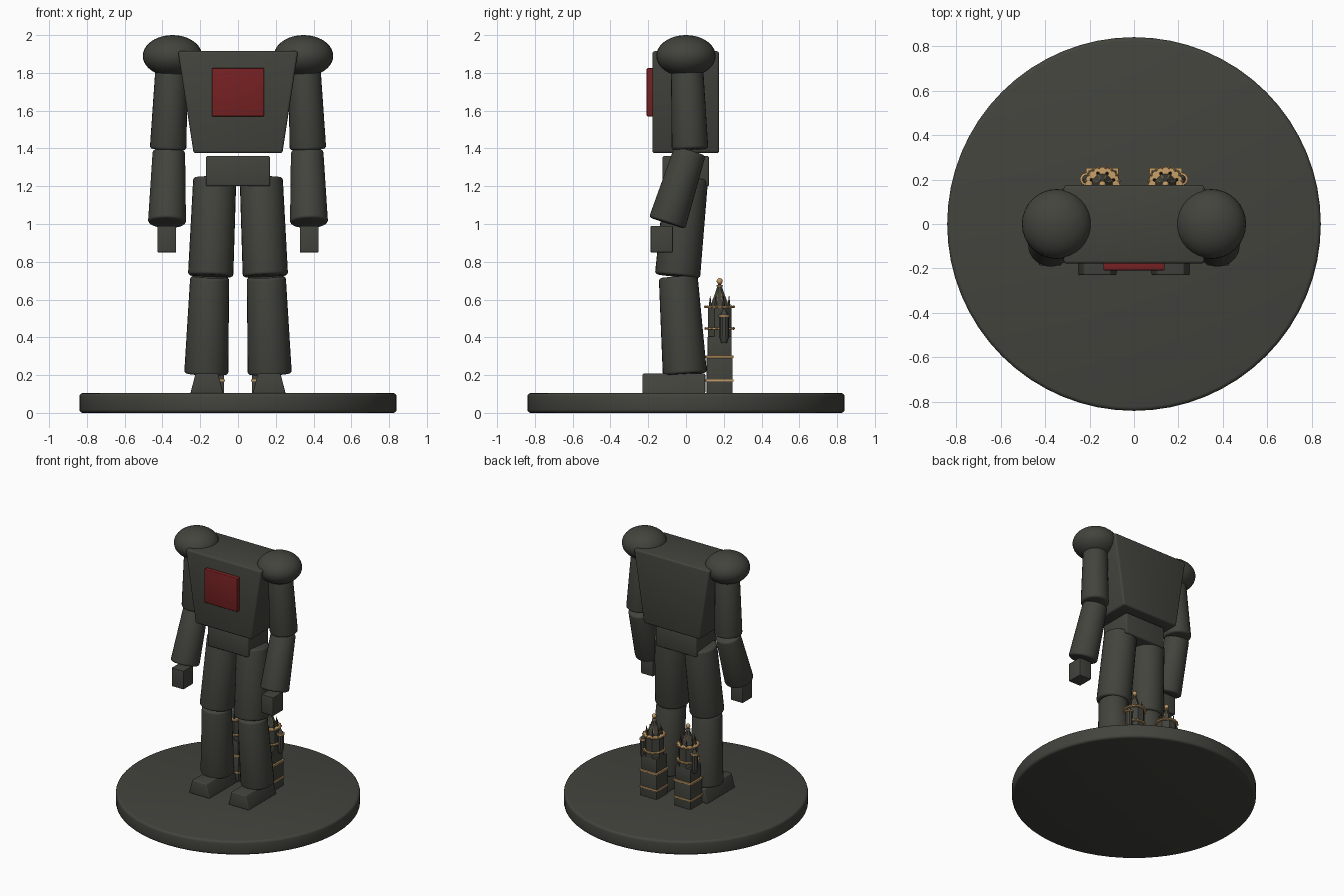
import bpy, bmesh, math
from mathutils import Vector, Matrix

if "Cube" in bpy.data.objects:
    bpy.data.objects.remove(bpy.data.objects["Cube"])


def material(name, rgb):
    m = bpy.data.materials.new(name)
    m.diffuse_color = (*rgb, 1)
    m.use_nodes = True
    m.node_tree.nodes["Principled BSDF"].inputs["Base Color"].default_value = m.diffuse_color
    return m


STONE = material("dark_olive_grey", (0.055, 0.057, 0.046))
RED = material("dark_red", (0.18, 0.015, 0.016))
GOLD = material("pale_gold", (0.55, 0.33, 0.13))


def finish(bm, name, mat, bevel=0.0, segments=3):
    """Round the hard edges, then turn the bmesh into a smooth-by-angle object."""
    bmesh.ops.recalc_face_normals(bm, faces=bm.faces)
    if bevel:
        hard = [e for e in bm.edges if e.calc_face_angle(0) > math.radians(40)]
        bmesh.ops.bevel(bm, geom=hard, offset=bevel, segments=segments,
                        profile=0.5, affect='EDGES', clamp_overlap=True)
    mesh = bpy.data.meshes.new(name)
    bm.to_mesh(mesh)
    bm.free()
    mesh.materials.append(mat)
    ob = bpy.data.objects.new(name, mesh)
    bpy.context.collection.objects.link(ob)
    bpy.ops.object.select_all(action='DESELECT')
    ob.select_set(True)
    bpy.context.view_layer.objects.active = ob
    bpy.ops.object.shade_smooth_by_angle(angle=math.radians(35))
    return ob


def block(name, x, y, z, mat=STONE, bevel=0.008, top_x=None):
    """Box from (low, high) ranges; top_x gives a different width at the top."""
    bm = bmesh.new()
    bmesh.ops.create_cube(bm, size=1)
    for v in bm.verts:
        xr = top_x if top_x and v.co.z > 0 else x
        v.co = [r[1] if c > 0 else r[0] for c, r in zip(v.co, (xr, y, z))]
    return finish(bm, name, mat, bevel)


def add_cone(bm, a, b, ra, rb, sides, turn=0.0):
    a, b = Vector(a), Vector(b)
    d = b - a
    m = Matrix.Translation((a + b) / 2) @ d.to_track_quat('Z', 'Y').to_matrix().to_4x4()
    bmesh.ops.create_cone(bm, cap_ends=True, segments=sides, radius1=ra, radius2=rb,
                          depth=d.length, matrix=m @ Matrix.Rotation(turn, 4, 'Z'))


def limb(name, a, b, ra, rb, sides=28, mat=STONE, bevel=0.015, turn=0.0):
    bm = bmesh.new()
    add_cone(bm, a, b, ra, rb, sides, turn)
    return finish(bm, name, mat, bevel)


def ball(name, centre, radii, mat=STONE, u=32, v=20):
    bm = bmesh.new()
    m = Matrix.Translation(centre) @ Matrix.Diagonal((*radii, 1))
    bmesh.ops.create_uvsphere(bm, u_segments=u, v_segments=v, radius=1, matrix=m)
    return finish(bm, name, mat)


# Round base
limb("base", (0, 0, 0), (0, 0, 0.105), 0.84, 0.84, sides=64, bevel=0.018)

# Body
block("torso", (-0.235, 0.235), (-0.178, 0.175), (1.375, 1.915),
      bevel=0.013, top_x=(-0.318, 0.318))
block("chest_plate", (-0.138, 0.138), (-0.208, -0.17), (1.57, 1.825), RED, 0.005)
block("pelvis", (-0.17, 0.17), (-0.125, 0.122), (1.2, 1.36), bevel=0.01)


def ring_points(cx, cy, z, r, count):
    return [(cx + r * math.cos(t), cy + r * math.sin(t), z)
            for t in (math.tau * (i + 0.5) / count for i in range(count))]


def tower(tag, s):
    cx, cy = s * 0.142, 0.178

    def n(part):
        return f"tower_{part}_{tag}"

    def sq(h):
        return (cx - h, cx + h), (cy - h, cy + h)

    # Square lower storeys with gold string courses
    block(n("lower_storey"), *sq(0.069), (0.1, 0.3), bevel=0.003)
    block(n("middle_storey"), *sq(0.063), (0.3, 0.405), bevel=0.003)
    for i, z in enumerate((0.172, 0.297)):
        block(n(f"square_band_{i}"), *sq(0.074), (z - 0.006, z + 0.006), GOLD, 0.002)
    # Eight-sided drum and its rings
    limb(n("drum"), (cx, cy, 0.4), (cx, cy, 0.565), 0.068, 0.068, 8,
         bevel=0, turn=math.pi / 8)
    for i, (z, r) in enumerate(((0.447, 0.077), (0.56, 0.079))):
        limb(n(f"drum_ring_{i}"), (cx, cy, z - 0.006), (cx, cy, z + 0.006),
             r, r, 16, GOLD, 0.002)
    # Beads along the drum rings
    bm = bmesh.new()
    for z, r in ((0.447, 0.075), (0.562, 0.077)):
        for p in ring_points(cx, cy, z, r, 16):
            bmesh.ops.create_icosphere(bm, subdivisions=1, radius=0.008,
                                       matrix=Matrix.Translation(p))
    finish(bm, n("beads"), GOLD)
    # Pointed roof with corner pinnacles
    limb(n("roof"), (cx, cy, 0.565), (cx, cy, 0.69), 0.05, 0.006, 8,
         bevel=0, turn=math.pi / 8)
    bm = bmesh.new()
    for p in ring_points(cx, cy, 0.563, 0.054, 8):
        add_cone(bm, p, (p[0], p[1], 0.62), 0.008, 0.001, 6)
    finish(bm, n("pinnacles"), STONE)
    # Gold roof ribs, collar and finial
    bm = bmesh.new()
    for p in ring_points(cx, cy, 0.568, 0.05, 8):
        add_cone(bm, p, (cx, cy, 0.69), 0.003, 0.003, 5)
    finish(bm, n("roof_ribs"), GOLD)
    limb(n("collar"), (cx, cy, 0.668), (cx, cy, 0.676), 0.017, 0.017, 10, GOLD, 0.002)
    ball(n("finial"), (cx, cy, 0.697), (0.016, 0.016, 0.017), GOLD, 12, 8)
    # Small outer side turret on a corbel
    tx, ty = cx + s * 0.072, 0.202
    limb(n("turret_corbel"), (tx, ty, 0.37), (tx, ty, 0.405), 0.015, 0.026, 10, bevel=0)
    limb(n("turret"), (tx, ty, 0.4), (tx, ty, 0.515), 0.025, 0.025, 10, bevel=0)
    limb(n("turret_band"), (tx, ty, 0.508), (tx, ty, 0.52), 0.03, 0.03, 10, GOLD, 0.002)
    limb(n("turret_roof"), (tx, ty, 0.518), (tx, ty, 0.555), 0.02, 0.002, 10, bevel=0)


# Paired parts, left and right
for tag, s in (("left", -1), ("right", 1)):
    ball(f"shoulder_{tag}", (s * 0.347, 0, 1.89), (0.157, 0.157, 0.11))
    limb(f"upper_arm_{tag}", (s * 0.35, 0.004, 1.87), (s * 0.37, 0.021, 1.395),
         0.084, 0.097)
    limb(f"forearm_{tag}", (s * 0.366, 0.022, 1.388), (s * 0.376, -0.1, 1.005),
         0.086, 0.101)
    block(f"hand_{tag}", (s * 0.377 - 0.05, s * 0.377 + 0.05),
          (-0.187, -0.07), (0.85, 0.99), bevel=0.004)
    limb(f"thigh_{tag}", (s * 0.123, 0.003, 1.243), (s * 0.145, -0.045, 0.724),
         0.114, 0.12)
    limb(f"shin_{tag}", (s * 0.15, -0.041, 0.72), (s * 0.168, -0.006, 0.205),
         0.103, 0.117)
    f = s * 0.165
    block(f"foot_{tag}", (f - 0.087, f + 0.087), (-0.23, 0.102), (0.103, 0.208),
          bevel=0.007, top_x=(f - 0.06, f + 0.06))
    tower(tag, s)
